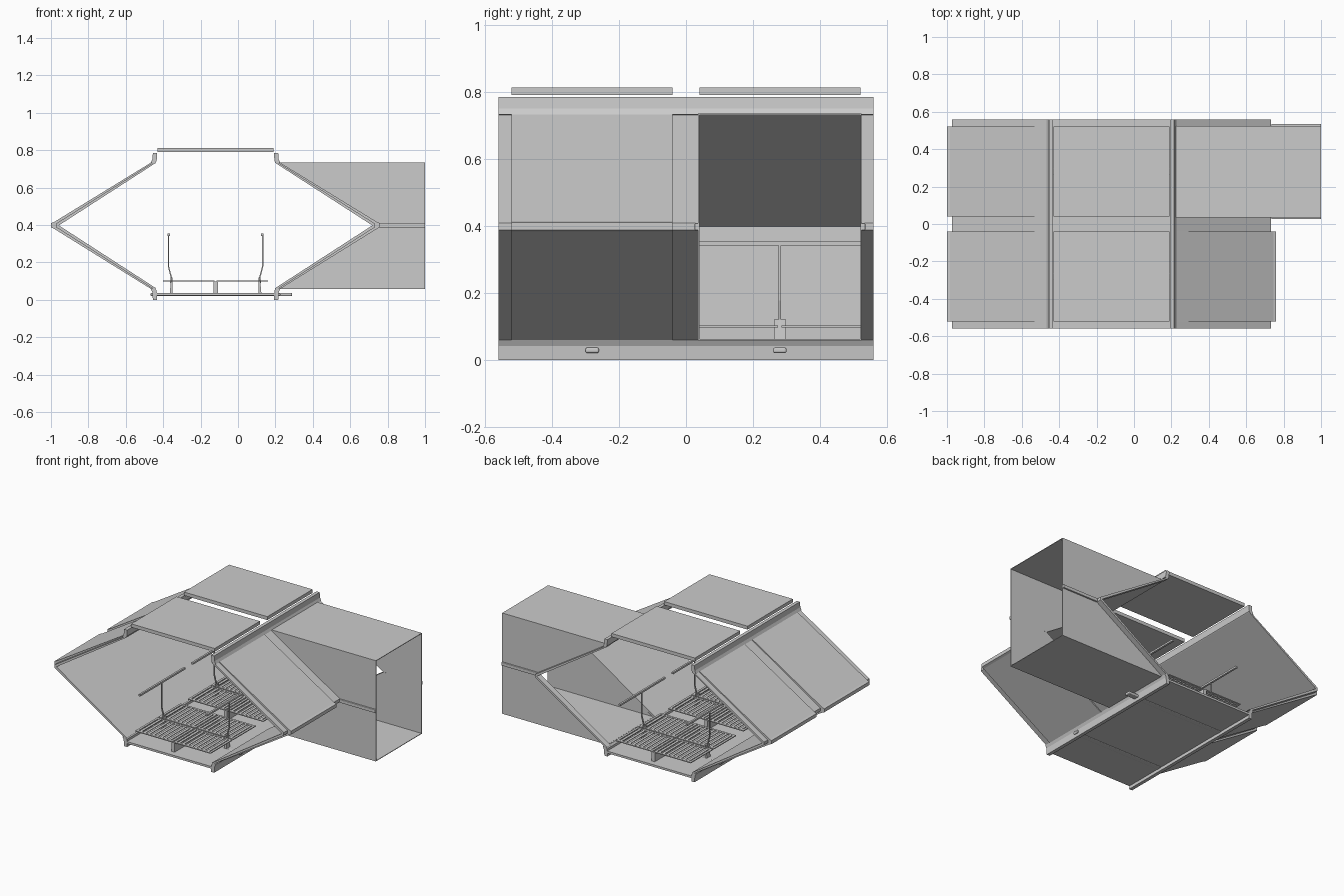
import bpy, bmesh

if "Cube" in bpy.data.objects:
    bpy.data.objects.remove(bpy.data.objects["Cube"])

CX = -0.12               # symmetry axis of the corridor in x
SEGS = (-0.28, 0.28)     # centres of the two corridor bays in y
HALF = 0.24              # half length of a bay panel


def mesh_object(name, bm):
    bmesh.ops.recalc_face_normals(bm, faces=bm.faces)
    me = bpy.data.meshes.new(name)
    bm.to_mesh(me)
    bm.free()
    ob = bpy.data.objects.new(name, me)
    bpy.context.collection.objects.link(ob)
    return ob


def prism(name, pts, y0, y1):
    """Extrude an x-z profile along y."""
    bm = bmesh.new()
    a = [bm.verts.new((x, y0, z)) for x, z in pts]
    b = [bm.verts.new((x, y1, z)) for x, z in pts]
    n = len(pts)
    bm.faces.new(a)
    bm.faces.new(b[::-1])
    for i in range(n):
        j = (i + 1) % n
        bm.faces.new((a[i], a[j], b[j], b[i]))
    return mesh_object(name, bm)


def add_box(bm, x0, x1, y0, y1, z0, z1):
    vs = bmesh.ops.create_cube(bm, size=1)["verts"]
    for v in vs:
        v.co = (x0 + (v.co.x + .5) * (x1 - x0),
                y0 + (v.co.y + .5) * (y1 - y0),
                z0 + (v.co.z + .5) * (z1 - z0))


def box(name, *dims):
    bm = bmesh.new()
    add_box(bm, *dims)
    return mesh_object(name, bm)


def bevel(ob, width, segs=3):
    m = ob.modifiers.new("bevel", "BEVEL")
    m.width, m.segments = width, segs


def side_pts(pts, side):
    """Profiles are drawn for the left side; mirror them for the right."""
    return pts if side == "left" else [(2 * CX - x, z) for x, z in pts]


INNER = [(-.435, .06), (-.958, .398), (-.435, .735)]
PANEL = [(-.463, .735), (-.985, .415), (-1, .41), (-1, .387),
         (-.985, .381), (-.463, .057)] + INNER
STRIP = [(-.452, .735), (-.972, .408), (-.972, .388), (-.452, .058)] + INNER
TOP_CORNER = [(-.467, .732), (-.458, .75), (-.455, .785), (-.432, .785),
              (-.435, .742), (-.446, .73)]
LOW_CORNER = [(-.467, .06), (-.458, .042), (-.455, 0), (-.432, 0),
              (-.435, .05), (-.446, .062)]
STRIPS = ((-.56, -.52), (-.04, .04), (.52, .56))

# sloping walls, frame strips and corner beams
for side in ("left", "right"):
    for y in SEGS:
        if side == "right" and y > 0:
            continue                      # doorway bay
        prism(side + "_wall_panel", side_pts(PANEL, side), y - HALF, y + HALF)
    for y0, y1 in STRIPS:
        prism(side + "_wall_frame", side_pts(STRIP, side), y0, y1)
    prism(side + "_upper_beam", side_pts(TOP_CORNER, side), -.56, .56)
    prism(side + "_lower_beam", side_pts(LOW_CORNER, side), -.56, .56)

# floor pan
box("floor_pan", -.455, .215, -.56, .56, .022, .036)

for y in SEGS:
    y0, y1 = y - HALF, y + HALF
    # ceiling plate
    box("ceiling_plate", -.43, .19, y0, y1, .79, .813)
    # cross pipe under the floor
    bevel(box("cross_pipe", -.467, .29 if y > 0 else .226,
              y - .02, y + .02, .02, .037), .006)
    # grating support
    box("grating_support", CX - .012, CX + .012, y0, y1, .034, .098)
    # floor grating: two by two framed panels with slats
    bm = bmesh.new()
    for gx0, gx1 in ((-.40, -.125), (-.115, .16)):
        for gy0, gy1 in ((y0, y - .005), (y + .005, y1)):
            for e in (gx0, gx1 - .015):
                add_box(bm, e, e + .015, gy0, gy1, .097, .103)
            for e in (gy0, gy1 - .015):
                add_box(bm, gx0, gx1, e, e + .015, .097, .103)
            n = 8
            for i in range(n):
                sx = gx0 + .015 + (i + .5) * (gx1 - gx0 - .03) / n
                add_box(bm, sx - .009, sx + .009, gy0, gy1, .098, .102)
    mesh_object("floor_grating", bm)
    # handrails with kinked posts
    for side in ("left", "right"):
        post = [(-.358, .09), (-.353, .12), (-.369, .18), (-.369, .345),
                (-.375, .345), (-.375, .178), (-.36, .12), (-.364, .09)]
        prism(side + "_rail_post", side_pts(post, side), y - .004, y + .004)
        base = [(-.35, .034), (-.35, .12), (-.357, .12), (-.365, .034)]
        prism(side + "_rail_base", side_pts(base, side), y - .018, y + .018)
        rail = [(-.376, .342), (-.376, .354), (-.363, .354), (-.363, .342)]
        prism(side + "_handrail", side_pts(rail, side), y0, y1)

# side passage: open tube joining the doorway bay
T = .004
box("passage_roof", .215, 1, .04, .52, .735 - T, .735)
box("passage_floor", .215, 1, .04, .52, .058, .058 + T)
CHEEK = [(.215, .735), (1, .735), (1, .058), (.215, .058), (.735, .398)]
for y in (.036, .52):
    prism("passage_side", CHEEK, y, y + T)
for y in (.026, .522):
    bevel(box("passage_guide_rail", .735, 1, y, y + .013, .386, .408), .003, 2)
